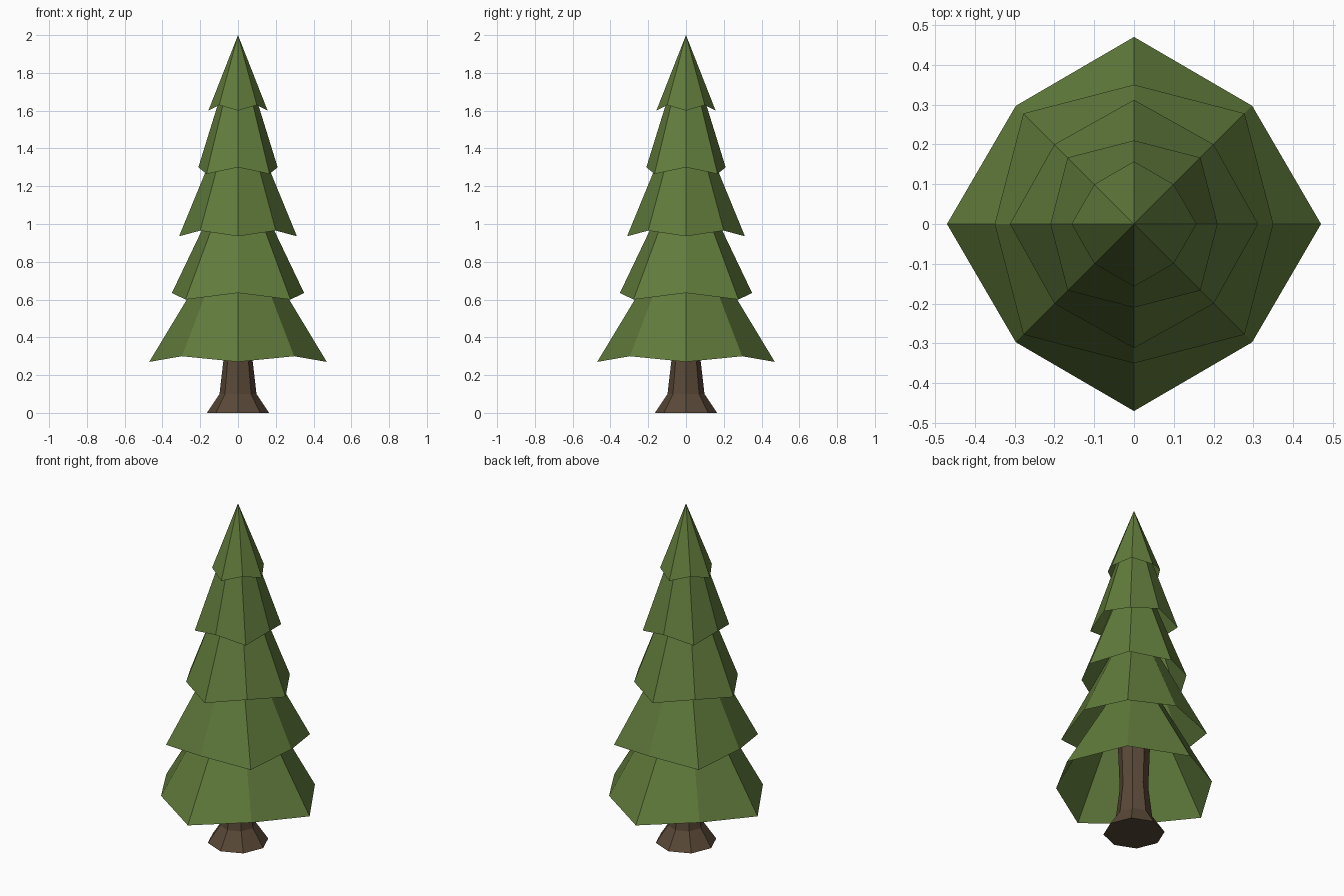
import bpy
import bmesh
from math import cos, sin, pi

if "Cube" in bpy.data.objects:
    bpy.data.objects.remove(bpy.data.objects["Cube"])


def material(name, rgb):
    mat = bpy.data.materials.new(name)
    mat.diffuse_color = (*rgb, 1)
    mat.use_nodes = True
    mat.node_tree.nodes["Principled BSDF"].inputs["Base Color"].default_value = mat.diffuse_color
    return mat


def ring(bm, axis, diagonal):
    """Eight vertices alternating between two (radius, z) pairs."""
    verts = []
    for i in range(8):
        r, z = diagonal if i % 2 else axis
        a = i * pi / 4
        verts.append(bm.verts.new((r * cos(a), r * sin(a), z)))
    return verts


def skin(bm, lower, upper):
    for i in range(8):
        j = (i + 1) % 8
        bm.faces.new((lower[i], lower[j], upper[j], upper[i]))


def finish(bm, name, mat):
    mesh = bpy.data.meshes.new(name)
    bm.to_mesh(mesh)
    bm.free()
    mesh.materials.append(mat)
    bpy.context.collection.objects.link(bpy.data.objects.new(name, mesh))


bark = material("bark", (0.10, 0.065, 0.038))
needles = material("needles", (0.12, 0.20, 0.045))

# Trunk: octagonal, flared at the foot
bm = bmesh.new()
rings = [ring(bm, p, p) for p in [(0.165, 0), (0.098, 0.10), (0.077, 0.28), (0.088, 0.58)]]
for lower, upper in zip(rings, rings[1:]):
    skin(bm, lower, upper)
bm.faces.new(rings[0][::-1])
bm.faces.new(rings[-1])
finish(bm, "trunk", bark)

# Branch tiers: open skirts with zigzag rims, each top tucked in the next tier
# (rim on axes, rim on diagonals, top), each as (radius, z)
tiers = [
    ((0.47, 0.27), (0.42, 0.30), (0.15, 0.80)),
    ((0.35, 0.635), (0.393, 0.60), (0.08, 1.20)),
    ((0.312, 0.935), (0.283, 0.965), (0.08, 1.50)),
    ((0.21, 1.30), (0.236, 1.265), (0.055, 1.80)),
    ((0.157, 1.60), (0.141, 1.63), (0, 2.0)),
]
for n, (axis, diagonal, top) in enumerate(tiers, 1):
    bm = bmesh.new()
    rim = ring(bm, axis, diagonal)
    if top[0]:
        crown = ring(bm, top, top)
        skin(bm, rim, crown)
        bm.faces.new(crown)
    else:
        tip = bm.verts.new((0, 0, top[1]))
        for i in range(8):
            bm.faces.new((rim[i], rim[(i + 1) % 8], tip))
    finish(bm, f"branch_tier_{n}", needles)
